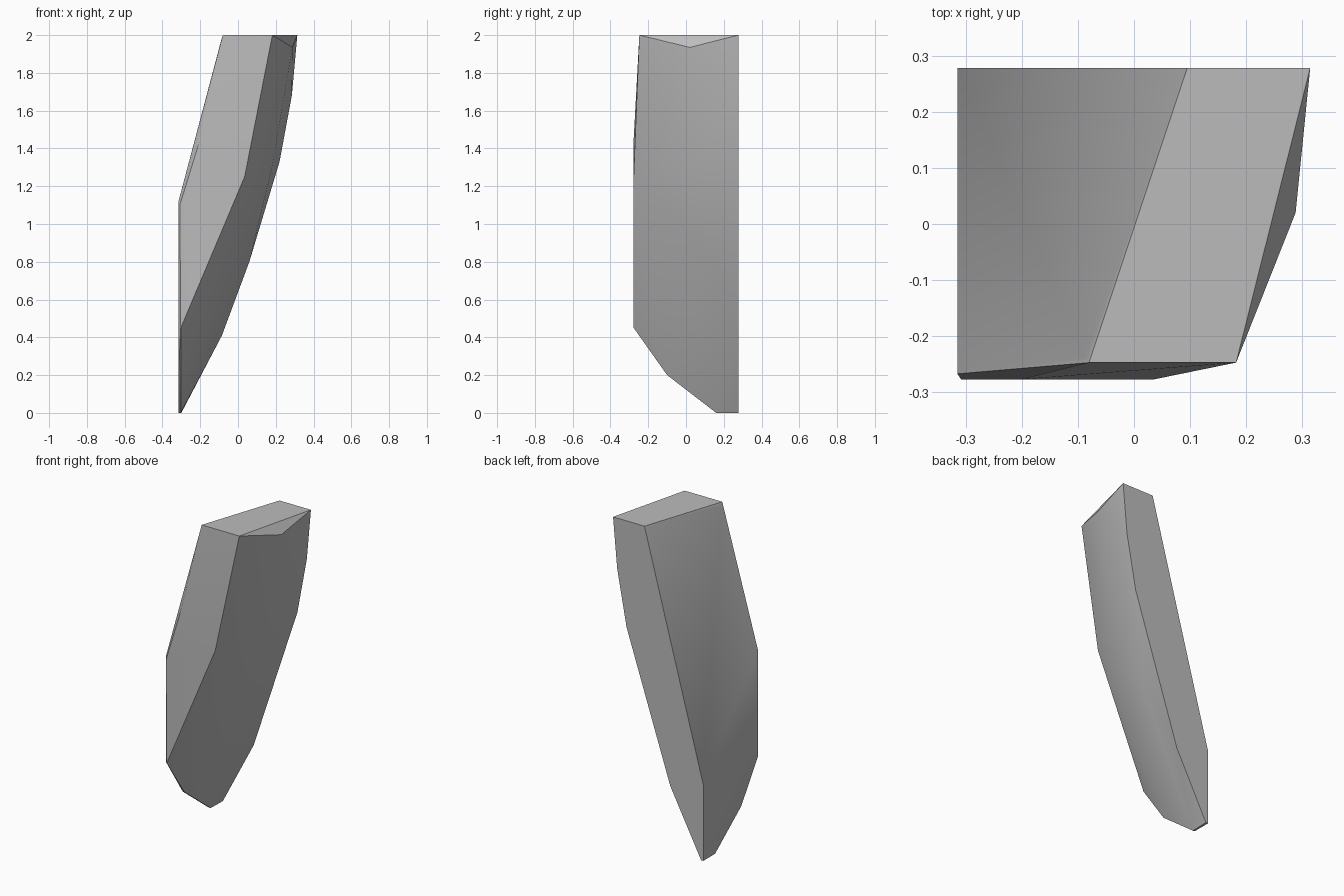
import bpy
import bmesh
import math

cube = bpy.data.objects.get("Cube")
if cube:
    bpy.data.objects.remove(cube, do_unlink=True)

FRONT, BACK, SIDE = -0.277, 0.278, -0.315

# Flat back outline (x, z)
back_outline = [(0.095, 2), (0.314, 2), (0.285, 1.68), (0.22, 1.33),
                (-0.085, 0.41), (-0.3, 0), (SIDE, 0), (SIDE, 0.48)]
# Flat front outline (x, z)
front_outline = [(-0.2, 1.45), (0.035, 1.25), (-0.303, 0.45), (-0.308, 1.1)]
# Leaning front top edge and thin chamfer beside it
top_edge = [(-0.08, -0.247, 2), (0.182, -0.247, 2), (-0.087, -0.238, 1.98)]
chamfer = [(SIDE, -0.267, 1.12), (SIDE, -0.267, 0.45)]
# Rounded belly, from the top notch down to the tip
belly = [(0.288, 0.02, 1.935), (0.18, 0.02, 1.3), (0.06, 0.16, 0.8)]
tip = [(x, y, z) for x in (SIDE, -0.303) for y, z in ((0.16, 0), (-0.1, 0.2))]

points = [(x, BACK, z) for x, z in back_outline]
points += [(x, FRONT, z) for x, z in front_outline]
points += top_edge + chamfer + belly + tip

# Skin the outlines into one closed shard
bm = bmesh.new()
for p in points:
    bm.verts.new(p)
hull = bmesh.ops.convex_hull(bm, input=bm.verts[:])
unused = {e for e in hull["geom_interior"] + hull["geom_unused"]
          if isinstance(e, bmesh.types.BMVert)}
bmesh.ops.delete(bm, geom=list(unused), context="VERTS")
bmesh.ops.dissolve_limit(bm, angle_limit=math.radians(1),
                         verts=bm.verts[:], edges=bm.edges[:])
bmesh.ops.recalc_face_normals(bm, faces=bm.faces[:])
mesh = bpy.data.meshes.new("shard")
bm.to_mesh(mesh)
bm.free()

shard = bpy.data.objects.new("shard", mesh)
bpy.context.collection.objects.link(shard)

# Plain grey surface
grey = bpy.data.materials.new("plain_grey")
grey.use_nodes = True
color = (0.5, 0.5, 0.5, 1)
grey.diffuse_color = color
grey.node_tree.nodes["Principled BSDF"].inputs["Base Color"].default_value = color
mesh.materials.append(grey)

bpy.ops.object.select_all(action="DESELECT")
shard.select_set(True)
bpy.context.view_layer.objects.active = shard
bpy.ops.object.shade_smooth_by_angle(angle=math.radians(30))
